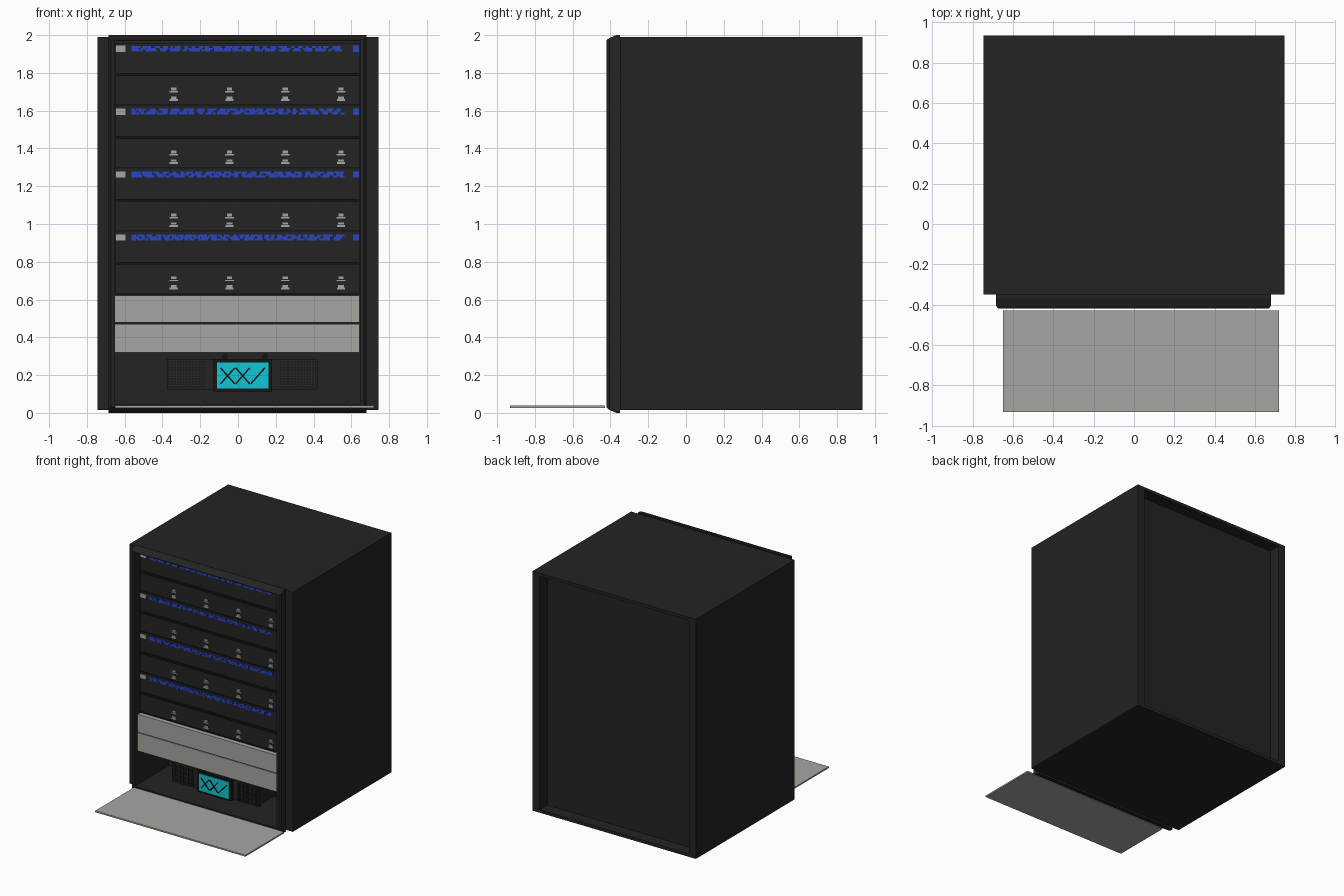
import bpy, bmesh, math, random
from mathutils import Matrix, Vector

if "Cube" in bpy.data.objects:
    bpy.data.objects.remove(bpy.data.objects["Cube"])

random.seed(4)


def material(name, r, g, b):
    m = bpy.data.materials.new(name)
    m.diffuse_color = (r, g, b, 1)
    m.use_nodes = True
    m.node_tree.nodes["Principled BSDF"].inputs["Base Color"].default_value = m.diffuse_color
    return m


BLACK = material("charcoal", 0.017, 0.017, 0.017)
DARK = material("deep_black", 0.008, 0.008, 0.008)
GREY = material("warm_grey", 0.38, 0.39, 0.355)
BLUE = material("indicator_blue", 0.02, 0.06, 0.55)
CYAN = material("screen_cyan", 0.006, 0.56, 0.66)


def finish(name, bm, mat):
    bmesh.ops.recalc_face_normals(bm, faces=bm.faces)
    me = bpy.data.meshes.new(name)
    bm.to_mesh(me)
    bm.free()
    me.materials.append(mat)
    ob = bpy.data.objects.new(name, me)
    bpy.context.collection.objects.link(ob)
    return ob


def add_box(bm, x0, x1, y0, y1, z0, z1, turn=0):
    centre = Vector(((x0 + x1) / 2, (y0 + y1) / 2, (z0 + z1) / 2))
    mat = (Matrix.Translation(centre) @ Matrix.Rotation(turn, 4, 'Y')
           @ Matrix.Diagonal((x1 - x0, y1 - y0, z1 - z0, 1)))
    bmesh.ops.create_cube(bm, size=1, matrix=mat)


def boxes(name, mat, items):
    bm = bmesh.new()
    for it in items:
        add_box(bm, *it)
    return finish(name, bm, mat)


def loft(name, mat, rings, closed=False):
    """Rectangular rings (y, x0, x1, z0, z1) joined in order; ends capped or looped."""
    bm = bmesh.new()
    loops = [[bm.verts.new(p) for p in ((a, y, c), (b, y, c), (b, y, d), (a, y, d))]
             for y, a, b, c, d in rings]
    pairs = list(zip(loops, loops[1:]))
    if closed:
        pairs.append((loops[-1], loops[0]))
    else:
        bm.faces.new(loops[0])
        bm.faces.new(loops[-1])
    for p, q in pairs:
        for i in range(4):
            j = (i + 1) % 4
            bm.faces.new((p[i], p[j], q[j], q[i]))
    return finish(name, bm, mat)


# Cabinet shell with a front cavity and a recessed back panel
opening = (-0.65, 0.645, 0.045, 1.97)
outer = (-0.745, 0.745, 0.015, 1.99)
back = (-0.68, 0.68, 0.04, 1.965)
loft("cabinet", BLACK, [(0.03, *opening), (-0.35, *opening), (-0.35, *outer),
                        (0.935, *outer), (0.935, *back), (0.835, *back)])

# Chamfered bezel around the front opening
rim = (-0.685, 0.68, 0.0, 2.0)
lip = (-0.672, 0.667, 0.03, 1.975)
loft("front_bezel", BLACK, [(-0.349, *opening), (-0.349, *rim), (-0.37, *rim),
                            (-0.405, -0.685, 0.68, 0.015, 1.985),
                            (-0.42, *lip), (-0.42, *opening)], closed=True)

# Four repeated equipment units
PITCH = 0.333
panels, ledges, blues, ends, handles = [], [], [], [], []
for k in range(4):
    z = 0.63 + PITCH * k
    panels += [(-0.648, 0.643, -0.345, 0.02, z + 0.005, z + 0.155),
               (-0.648, 0.643, -0.345, 0.02, z + 0.17, z + 0.33)]
    # thin shelf edges between the panels
    ledges += [(-0.648, 0.643, -0.36, 0.02, z + 0.155, z + 0.17),
               (-0.648, 0.643, -0.35, 0.02, z - 0.003, z + 0.005)]
    # broken blue light strip
    for row in range(3):
        x = -0.565
        zr = z + 0.283 + row * 0.0105
        while x < 0.55:
            w = random.uniform(0.015, 0.06)
            blues.append((x, min(x + w, 0.565), -0.349, -0.344, zr, zr + 0.0105))
            x += w + random.uniform(0.004, 0.022)
    blues.append((0.61, 0.643, -0.349, -0.344, z + 0.282, z + 0.315))
    ends.append((-0.648, -0.595, -0.349, -0.344, z + 0.282, z + 0.315))
    # small latch marks
    for hx in (-0.34, -0.045, 0.25, 0.545):
        for w, a, b in ((0.028, 0.078, 0.093), (0.046, 0.067, 0.074),
                        (0.03, 0.034, 0.046), (0.044, 0.022, 0.033)):
            handles.append((hx - w / 2, hx + w / 2, -0.351, -0.344, z + a, z + b))
boxes("unit_panels", BLACK, panels)
boxes("unit_ledges", DARK, ledges)
boxes("blue_light_strips", BLUE, blues)
boxes("strip_end_plates", GREY, ends)
boxes("latch_marks", GREY, handles)

# Two grey drawers with a dark gap
boxes("grey_drawers", GREY, [(-0.65, 0.643, -0.378, 0.02, 0.32, 0.47),
                             (-0.65, 0.643, -0.378, 0.02, 0.478, 0.622)])
boxes("drawer_gap", DARK, [(-0.648, 0.641, -0.37, 0.02, 0.469, 0.479)])

# Lower console: screen housing, side grilles and two knobs
boxes("screen_housing", DARK, [(-0.13, 0.18, -0.345, -0.28, 0.112, 0.285)])
boxes("screen", CYAN, [(-0.11, 0.162, -0.35, -0.344, 0.128, 0.268)])
boxes("grille_panels", BLACK, [(-0.375, -0.13, -0.325, -0.3, 0.122, 0.285),
                               (0.18, 0.42, -0.325, -0.3, 0.122, 0.285)])
holes = []
for x0 in (-0.368, 0.222):
    for i in range(13):
        for j in range(10):
            x, z = x0 + i * 0.0155, 0.132 + j * 0.0148
            holes.append((x, x + 0.008, -0.328, -0.324, z, z + 0.008))
boxes("grille_holes", DARK, holes)
boxes("console_support", BLACK, [(-0.37, 0.415, -0.3, 0.03, 0.13, 0.27)])
bm = bmesh.new()
for x in (-0.07, 0.14):
    bmesh.ops.create_cone(bm, cap_ends=True, segments=12, radius1=0.014, radius2=0.014, depth=0.05,
                          matrix=Matrix.Translation((x, -0.335, 0.297)) @ Matrix.Rotation(math.pi / 2, 4, 'X'))
finish("knobs", bm, DARK)

# Crossing zigzag graph lines on the screen
bm = bmesh.new()
for i, rising in ((0, 1), (0, -1), (1, 1), (1, -1), (2, 1)):
    cx, cz = -0.055 + 0.08 * i, 0.196
    length = math.hypot(0.075, 0.085)
    add_box(bm, cx - length / 2, cx + length / 2, -0.354, -0.349, cz - 0.004, cz + 0.004,
            -rising * math.atan2(0.085, 0.075))
finish("screen_trace", bm, DARK)

# Low grey plate lying in front of the cabinet
boxes("front_plate", GREY, [(-0.65, 0.72, -0.932, -0.428, 0.026, 0.038)])
